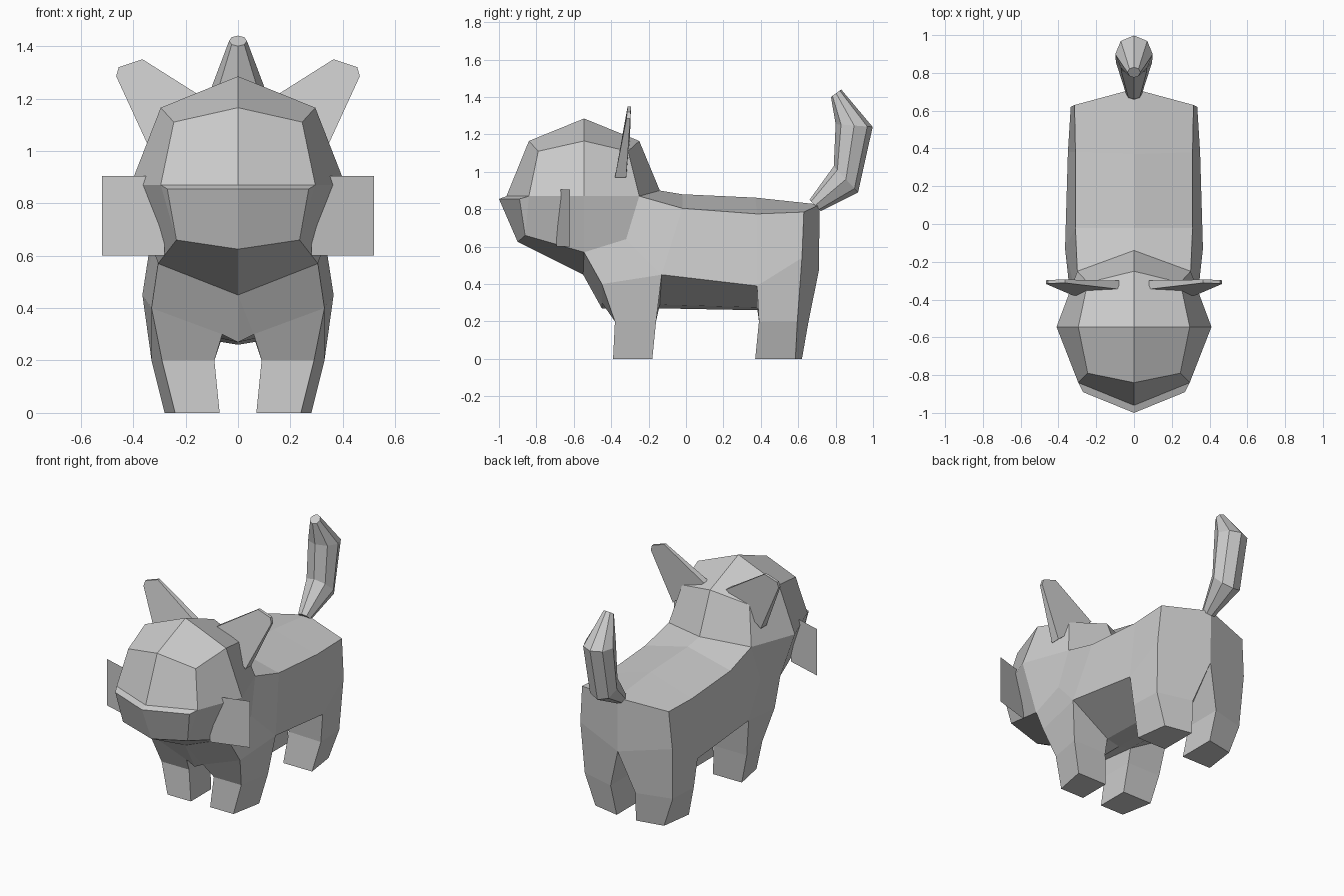
import bpy, bmesh, math
from mathutils import Matrix, Vector

if "Cube" in bpy.data.objects:
    bpy.data.objects.remove(bpy.data.objects["Cube"])


def loft(bm, rings, closed=False, caps=False):
    """Quad strips between consecutive rings; repeated points collapse to triangles."""
    def face(pts):
        uniq = [p for i, p in enumerate(pts) if p not in pts[:i]]
        if len(uniq) > 2:
            bm.faces.new([bm.verts.new(p) for p in uniq])
    for a, b in zip(rings, rings[1:]):
        n = min(len(a), len(b))
        for i in range(n if closed else n - 1):
            j = (i + 1) % n
            face([a[i], a[j], b[j], b[i]])
    if caps:
        face(rings[0])
        face(rings[-1])


def finish(name, bm, mirror=True):
    bmesh.ops.remove_doubles(bm, verts=bm.verts, dist=0.0005)
    if mirror:
        geom = bm.verts[:] + bm.edges[:] + bm.faces[:]
        bmesh.ops.mirror(bm, geom=geom, matrix=Matrix.Identity(4), merge_dist=0.0005, axis='X')
        bmesh.ops.remove_doubles(bm, verts=bm.verts, dist=0.0005)
    bmesh.ops.recalc_face_normals(bm, faces=bm.faces)
    me = bpy.data.meshes.new(name)
    bm.to_mesh(me)
    bm.free()
    ob = bpy.data.objects.new(name, me)
    bpy.context.collection.objects.link(ob)
    return ob


# Head: face, widest and back half-sections, from top centre to bottom centre
bm = bmesh.new()
F = [(0, -.84, 1.165), (.245, -.79, 1.11), (.295, -.84, .87), (.235, -.86, .66), (0, -.9, .625)]
B = [(0, -.545, 1.285), (.295, -.545, 1.165), (.41, -.545, .87), (.305, -.545, .57), (0, -.55, .45)]
C = [(0, -.25, 1.165), (.245, -.31, 1.11), (.30, -.25, .87), (.32, -.32, .64)]
nape, brow = (0, -.14, .9), (0, -.96, .87)
lip = [(0, -1, .855), (.27, -.89, .855)]
loft(bm, [F, B, C])
loft(bm, [C[:2], [nape, C[2]]])
loft(bm, [F[:2], [brow, F[2]], lip, [F[4], F[3]]])
loft(bm, [[lip[1], F[2]], [F[3], F[3]]])

# Shoulders, trunk and rump
chest, chest_in, chest_mid = (.33, -.45, .40), (.06, -.45, .30), (0, -.45, .27)
M = [(0, -.02, .88), (.31, -.02, .805), (.365, -.13, .45), (.09, -.14, .29), (0, -.14, .27)]
P = [(0, .37, .862), (.31, .38, .775), (.35, .38, .39), (.09, .38, .275), (0, .38, .26)]
H = [(0, .715, .825), (.315, .63, .785), (.335, .62, .54)]
rump = (0, .71, .47)
loft(bm, [[nape, C[2], C[3], B[3], B[4]], M[:3] + [chest, chest_in]])
loft(bm, [[B[4], chest_in], [chest_mid, chest_in]])
loft(bm, [M, P, H])
loft(bm, [H[:2], [rump, H[2]]])
loft(bm, [[chest_in, chest_mid], M[3:], P[3:], [rump, rump]])


# Legs: outer front, outer back, inner back, inner front corners
def leg(top, knee, foot):
    rings = [top, [(x, y, .2) for x, y in knee], [(x, y, 0) for x, y in foot]]
    loft(bm, rings, closed=True)
    bm.faces.new([bm.verts.new(p) for p in rings[-1]])


leg([chest, M[2], M[3], chest_in],
    [(.29, -.38), (.33, -.16), (.09, -.16), (.09, -.38)],
    [(.24, -.39), (.28, -.18), (.07, -.18), (.07, -.39)])
leg([P[2], H[2], rump, P[3]],
    [(.33, .39), (.32, .595), (.09, .655), (.09, .40)],
    [(.28, .37), (.25, .585), (.07, .62), (.07, .37)])
finish("head_body_and_legs", bm)

# Ears: thin tapered slabs
bm = bmesh.new()
outline = [(.08, 1.17), (.32, .97), (.465, 1.285), (.455, 1.32), (.365, 1.35)]
front_y = [-.345, -.38, -.318, -.315, -.312]
back_y = [-.30, -.32, -.298, -.296, -.294]
loft(bm, [[(x, y, z) for (x, z), y in zip(outline, ys)] for ys in (front_y, back_y)],
     closed=True, caps=True)
finish("ears", bm)

# Whisker cards: flat upright planes swept back from the cheeks
bm = bmesh.new()
loft(bm, [[(.28, -.692, z), (.52, -.62, z)] for z in (.60, .905)])
finish("whiskers", bm)

# Tail: eight-sided tube; each ring spans a lower-rear and an upper-front point (y, z)
bm = bmesh.new()
spans = [((.72, .79), (.66, .85)), ((.92, .89), (.79, 1.03)),
         ((.998, 1.24), (.80, 1.255)), ((.83, 1.44), (.775, 1.40))]
rings = []
for (y0, z0), (y1, z1) in spans:
    mid = Vector((0, (y0 + y1) / 2, (z0 + z1) / 2))
    half = Vector((0, (y0 - y1) / 2, (z0 - z1) / 2))
    side = Vector((half.length, 0, 0))
    angles = [math.tau * k / 8 for k in range(8)]
    rings.append([tuple(mid + math.cos(a) * half + math.sin(a) * side) for a in angles])
loft(bm, rings, closed=True, caps=True)
finish("tail", bm, mirror=False)
